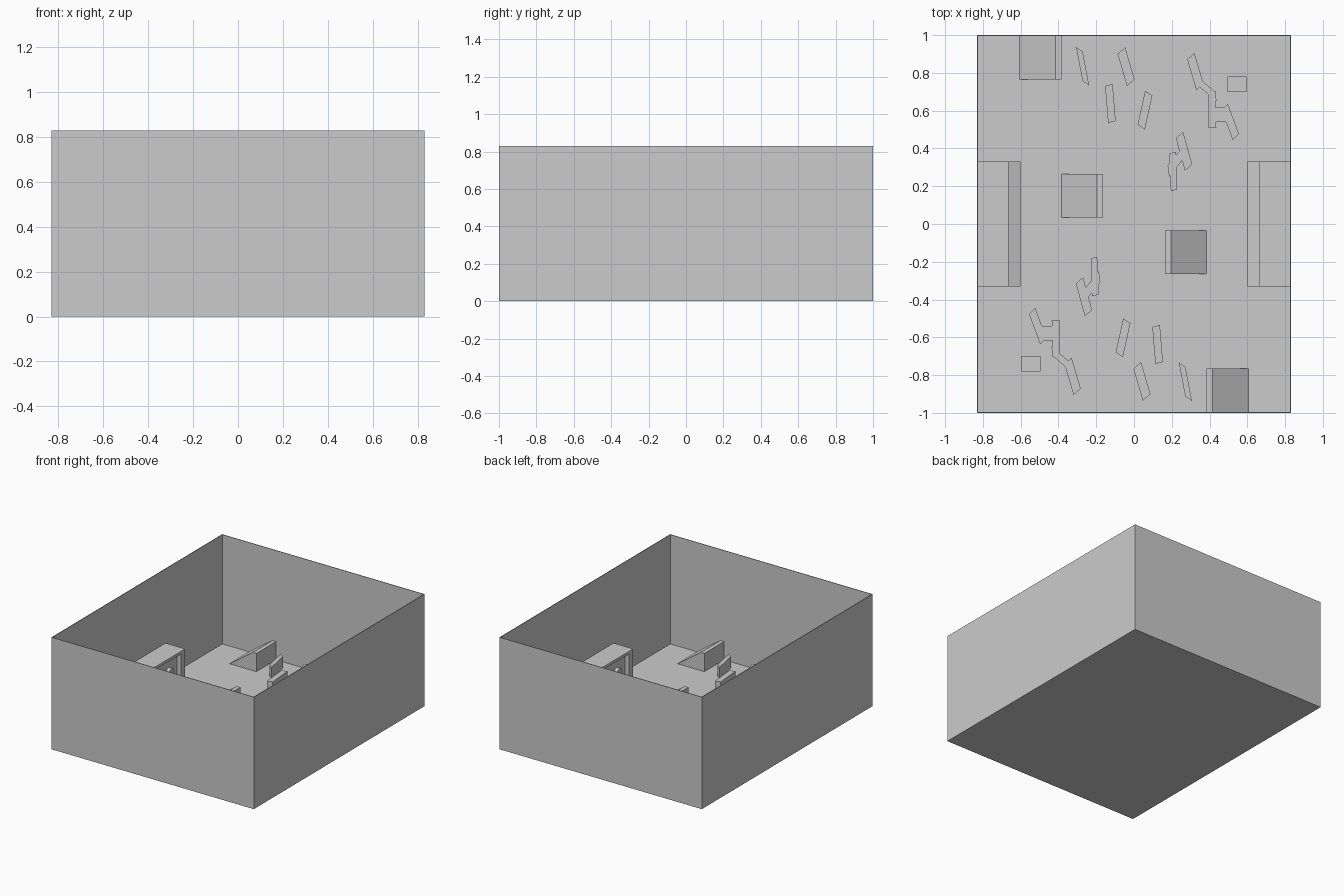
import bpy, bmesh, math
from mathutils import Vector, Matrix

if "Cube" in bpy.data.objects:
    bpy.data.objects.remove(bpy.data.objects["Cube"])

FLOOR = 0.02
HALF_X, HALF_Y, TOP = 0.83, 1.0, 0.83


def prism(name, points, vec, turn=0):
    """Extrude a polygon of 3D points along vec, optionally spun 180 degrees about z."""
    bm = bmesh.new()
    face = bm.faces.new([bm.verts.new(p) for p in points])
    ext = bmesh.ops.extrude_face_region(bm, geom=[face])
    bmesh.ops.translate(bm, vec=Vector(vec),
                        verts=[g for g in ext["geom"] if isinstance(g, bmesh.types.BMVert)])
    bmesh.ops.transform(bm, matrix=Matrix.Rotation(turn, 4, 'Z'), verts=bm.verts)
    bmesh.ops.recalc_face_normals(bm, faces=bm.faces)
    me = bpy.data.meshes.new(name)
    bm.to_mesh(me)
    bm.free()
    ob = bpy.data.objects.new(name, me)
    bpy.context.collection.objects.link(ob)
    return ob


def box(name, x0, x1, y0, y1, z0, z1, turn=0):
    return prism(name, [(x0, y0, z0), (x1, y0, z0), (x1, y1, z0), (x0, y1, z0)],
                 (0, 0, z1 - z0), turn)


def xz_prism(name, profile, y0, y1, turn=0):
    return prism(name, [(x, y0, z) for x, z in profile], (0, y1 - y0, 0), turn)


# Floor slab
box("floor", -HALF_X, HALF_X, -HALF_Y, HALF_Y, 0, FLOOR)

# Standing barricades: centre, long edge, short edge (skewed footprints)
BARRICADES = [
    (-0.272, 0.835, -0.034, 0.180, 0.035, -0.024),
    (-0.042, 0.833, 0.050, -0.170, 0.040, 0.035),
    (-0.125, 0.638, 0.016, -0.196, 0.040, 0.010),
    (0.058, 0.603, 0.040, 0.180, 0.038, -0.025),
    (0.325, 0.807, 0.048, -0.162, 0.038, 0.034),
    (0.383, 0.717, 0.100, -0.085, 0.010, -0.053),
    (0.413, 0.606, 0.005, -0.193, 0.040, 0.005),
    (0.510, 0.540, 0.058, -0.158, 0.032, 0.034),
    (0.265, 0.385, 0.048, -0.172, 0.038, 0.034),
    (0.208, 0.278, 0.008, -0.200, 0.034, 0.010),
    (0.228, 0.337, 0.092, 0.116, 0.008, -0.058),
]

for side, turn in (("a", 0), ("b", math.pi)):
    # Long and short outer walls
    box("long_wall_" + side, -HALF_X, -HALF_X + 0.005, -HALF_Y, HALF_Y, FLOOR, TOP, turn)
    box("short_wall_" + side, -HALF_X + 0.005, HALF_X - 0.005, HALF_Y - 0.005, HALF_Y,
        FLOOR, TOP, turn)

    # Ramps with a narrow flat top
    for name, x, y in (("corner_ramp_", -0.605, 0.765), ("middle_ramp_", -0.385, 0.035)):
        xz_prism(name + side, [(x, FLOOR), (x + 0.22, FLOOR), (x + 0.22, 0.155),
                               (x + 0.19, 0.155)], y, y + 0.235 - 0.005, turn)

    # Base booth against the long wall: back, roof, cheeks and sloping sill
    xl, xr = -HALF_X + 0.005, -0.665
    box("booth_back_" + side, xl, xr - 0.03, -0.33, 0.33, FLOOR, 0.26, turn)
    box("booth_roof_" + side, xl, xr, -0.33, 0.33, 0.26, 0.28, turn)
    for n, y in (("left", -0.33), ("right", 0.28)):
        box("booth_cheek_%s_%s" % (n, side), xr - 0.03, xr, y, y + 0.05, FLOOR, 0.26, turn)
    xz_prism("booth_sill_" + side, [(xr - 0.03, FLOOR), (-0.6, FLOOR), (-0.6, 0.035),
                                    (xr, 0.06), (xr - 0.03, 0.06)], -0.33, 0.33, turn)

    # Round targets on the booth back
    for i, y in enumerate((-0.18, 0.0, 0.18)):
        ring = [(xr - 0.03, y + 0.03 * math.cos(k * math.pi / 8),
                 0.16 + 0.03 * math.sin(k * math.pi / 8)) for k in range(16)]
        prism("booth_target_%d_%s" % (i, side), ring, (0.025, 0, 0), turn)

    # Barricades and low crates
    for i, (cx, cy, lx, ly, sx, sy) in enumerate(BARRICADES):
        c, l, s = Vector((cx, cy, FLOOR)), Vector((lx, ly, 0)) / 2, Vector((sx, sy, 0)) / 2
        prism("barricade_%d_%s" % (i, side), [c - l - s, c + l - s, c + l + s, c - l + s],
              (0, 0, 0.085), turn)
    box("small_crate_" + side, 0.435, 0.49, 0.54, 0.62, FLOOR, 0.105, turn)
    box("crate_" + side, 0.495, 0.595, 0.70, 0.78, FLOOR, 0.105, turn)
